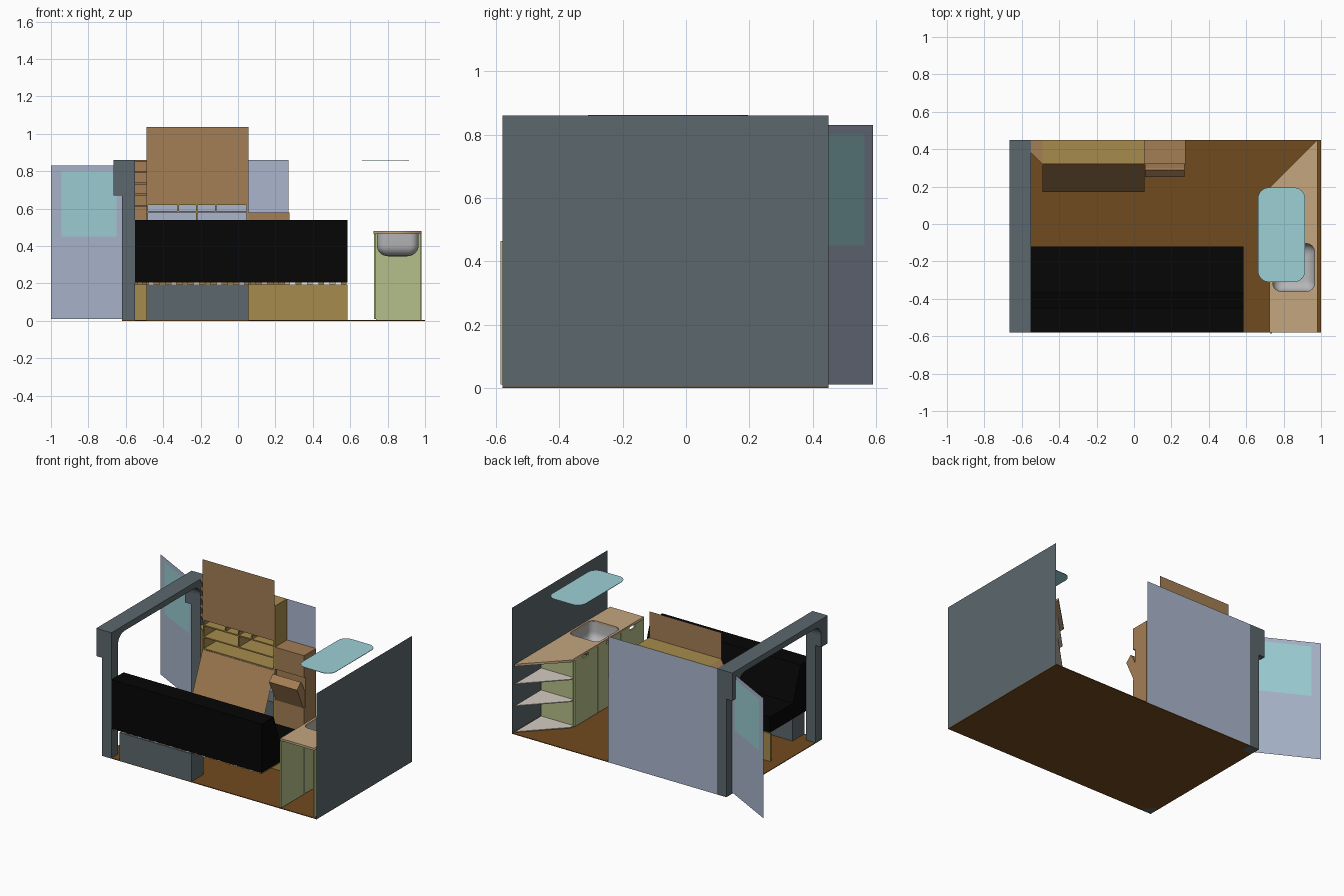
import bpy, bmesh, math

if "Cube" in bpy.data.objects:
    bpy.data.objects.remove(bpy.data.objects["Cube"])


def mat(name, hexcol, alpha=1.0):
    m = bpy.data.materials.new(name)
    c = [int(hexcol[i:i + 2], 16) / 255 for i in (0, 2, 4)]
    m.diffuse_color = [v ** 2.2 for v in c] + [alpha]
    m.use_nodes = True
    m.node_tree.nodes["Principled BSDF"].inputs["Base Color"].default_value = m.diffuse_color
    return m


SLATE = mat("slate_body", "5C676D")
LILAC = mat("inner_lining", "A9B4CB")
GLASS = mat("tinted_glass", "9CCFD4")
BROWN = mat("floor_brown", "714C25")
WOOD = mat("light_wood", "A1885A")
YELLOW = mat("yellow_wood", "A58A4E")
TAN = mat("tan_board", "A27D55")
COUNTER = mat("counter_wood", "C2A57F")
GREEN = mat("soft_green", "B3BE88")
BLACK = mat("black_fabric", "0E0E0E")
PALE = mat("pale_shelf", "D3CBC0")
STEEL = mat("steel", "B4B4B6")


def finish(name, bm, m):
    bmesh.ops.recalc_face_normals(bm, faces=bm.faces)
    me = bpy.data.meshes.new(name)
    bm.to_mesh(me)
    bm.free()
    ob = bpy.data.objects.new(name, me)
    bpy.context.collection.objects.link(ob)
    me.materials.append(m)
    return ob


def prism(name, pts, axis, a, b, m):
    """Extrude a 2D outline from a to b along an axis (x: pts=yz, y: pts=xz, z: pts=xy)."""
    bm = bmesh.new()

    def at(p, t):
        return {'x': (t, p[0], p[1]), 'y': (p[0], t, p[1]), 'z': (p[0], p[1], t)}[axis]
    lo = [bm.verts.new(at(p, a)) for p in pts]
    bm.faces.new(lo)
    if abs(b - a) > 1e-6:
        hi = [bm.verts.new(at(p, b)) for p in pts]
        bm.faces.new(hi)
        n = len(pts)
        for i in range(n):
            bm.faces.new((lo[i], lo[(i + 1) % n], hi[(i + 1) % n], hi[i]))
    return finish(name, bm, m)


def box(name, x0, x1, y0, y1, z0, z1, m):
    return prism(name, [(x0, y0), (x1, y0), (x1, y1), (x0, y1)], 'z', z0, z1, m)


def sheet(name, corners, m):
    bm = bmesh.new()
    bm.faces.new([bm.verts.new(c) for c in corners])
    return finish(name, bm, m)


def rounded(x0, x1, y0, y1, r, n=8):
    pts = []
    for cx, cy, s in ((x1 - r, y1 - r, 0), (x0 + r, y1 - r, 1), (x0 + r, y0 + r, 2), (x1 - r, y0 + r, 3)):
        for i in range(n + 1):
            t = (s + i / n) * math.pi / 2
            pts.append((cx + r * math.cos(t), cy + r * math.sin(t)))
    return pts


# Body: floor, end wall, side wall
box("floor", -0.62, 1.0, -0.58, 0.45, 0, 0.005, BROWN)
sheet("end_wall", [(1, -0.58, 0), (1, 0.45, 0), (1, 0.45, 0.86), (1, -0.58, 0.86)], SLATE)
sheet("side_wall", [(-0.55, 0.45, 0), (0.27, 0.45, 0), (0.27, 0.45, 0.86), (-0.55, 0.45, 0.86)], LILAC)


# Rear opening frame with rounded upper corners
def arch(z0):
    yl, yr, zt, r = -0.51, 0.38, 0.82, 0.07
    pts = [(-0.58, z0), (-0.58, 0.86), (0.45, 0.86), (0.45, z0), (yr, z0)]
    for cy, s in ((yr - r, 0), (yl + r, 1)):
        for i in range(7):
            t = (s + i / 6) * math.pi / 2
            pts.append((cy + r * math.cos(t), zt - r + r * math.sin(t)))
    return pts + [(yl, z0)]


prism("rear_frame", arch(0.0), 'x', -0.62, -0.55, SLATE)
prism("rear_frame_upper", arch(0.67), 'x', -0.665, -0.62, SLATE)


# Open rear door with window
def door_quad(x0, x1, z0, z1, off=0):
    def y(x):
        return 0.59 - (x + 1) * 0.53 + off
    return [(x0, y(x0), z0), (x1, y(x1), z0), (x1, y(x1), z1), (x0, y(x0), z1)]


sheet("rear_door", door_quad(-1, -0.62, 0.01, 0.83), LILAC)
for i, off in enumerate((-0.002, 0.002)):
    sheet(f"rear_door_window_{i}", door_quad(-0.945, -0.65, 0.45, 0.80, off), GLASS)

# Wheel boxes on both sides
box("wheel_box_front", -0.49, 0.055, -0.58, -0.45, 0.005, 0.195, SLATE)
box("wheel_box_back", -0.49, 0.055, 0.33, 0.449, 0.005, 0.195, SLATE)

# Sofa bed: cushions, slats, front board
prism("sofa_cushion", [(-0.58, 0.205), (-0.12, 0.205), (-0.12, 0.31), (-0.37, 0.31), (-0.45, 0.54), (-0.58, 0.54)],
      'x', -0.55, 0.585, BLACK)
box("sofa_front_board", -0.55, 0.585, -0.135, -0.125, 0.005, 0.195, YELLOW)
for i in range(19):
    x = -0.54 + i * 0.0606
    box(f"sofa_slat_{i}", x, x + 0.03, -0.575, -0.136, 0.195, 0.205, PALE if i % 2 else YELLOW)

# Tall cabinet: sides, shelves, dividers
box("cabinet_right_side", 0.045, 0.055, 0.32, 0.449, 0.005, 0.86, YELLOW)
box("cabinet_left_side", -0.49, -0.48, 0.32, 0.449, 0.005, 0.86, YELLOW)
for i, z in enumerate((0.01, 0.42, 0.50, 0.58, 0.62, 0.852)):
    box(f"cabinet_shelf_{i}", -0.48, 0.045, 0.32, 0.449, z, z + 0.008, YELLOW)
for i, (x, z0, z1) in enumerate(((-0.32, 0.588, 0.62), (-0.22, 0.588, 0.62), (-0.12, 0.588, 0.62), (-0.22, 0.508, 0.58))):
    box(f"cabinet_divider_{i}", x - 0.004, x + 0.004, 0.32, 0.449, z0, z1, YELLOW)
sheet("cabinet_upper_board", [(-0.49, 0.315, 0.625), (0.055, 0.315, 0.625), (0.055, 0.315, 1.037), (-0.49, 0.315, 1.037)], TAN)
sheet("cabinet_folding_flap", [(-0.49, 0.318, 0.42), (0.055, 0.318, 0.42), (0.055, 0.17, 0.07), (-0.49, 0.17, 0.07)], TAN)

# Angled corner shelf beside the rear frame
corner = [(-0.55, 0.449), (-0.55, 0.38), (-0.49, 0.32), (-0.49, 0.449)]
prism("corner_unit_base", corner, 'z', 0.005, 0.54, YELLOW)
for i in range(5):
    z = 0.61 + i * 0.06
    prism(f"corner_shelf_{i}", corner, 'z', z, z + 0.01, TAN)
box("corner_unit_back", -0.55, -0.49, 0.44, 0.449, 0.54, 0.86, TAN)

# Drawer tower with tilt-out bin
box("drawer_tower_lower", 0.056, 0.275, 0.32, 0.449, 0.005, 0.22, TAN)
box("drawer_tower_middle", 0.056, 0.275, 0.335, 0.449, 0.22, 0.43, TAN)
box("drawer_tower_upper", 0.056, 0.275, 0.32, 0.449, 0.43, 0.58, TAN)
prism("tilt_out_bin", [(0.335, 0.22), (0.32, 0.22), (0.25, 0.37), (0.29, 0.41), (0.30, 0.40), (0.335, 0.33)], 'x', 0.06, 0.271, TAN)

# Kitchen counter with sink cut-out
outline = [(0.725, -0.58), (0.98, -0.58), (0.98, 0.449), (0.725, 0.195)]
hole = rounded(0.742, 0.966, -0.36, -0.105, 0.04)
cu = bpy.data.curves.new("counter_outline", 'CURVE')
cu.dimensions, cu.fill_mode, cu.extrude = '2D', 'BOTH', 0.0075
for pts in (outline, hole):
    sp = cu.splines.new('POLY')
    sp.points.add(len(pts) - 1)
    for p, q in zip(sp.points, pts):
        p.co = (q[0], q[1], 0, 1)
    sp.use_cyclic_u = True
counter = bpy.data.objects.new("countertop", cu)
counter.location.z = 0.4725
bpy.context.collection.objects.link(counter)
cu.materials.append(COUNTER)
bpy.context.view_layer.objects.active = counter
counter.select_set(True)
bpy.ops.object.convert(target='MESH')

# Sink basin lofted from rounded rings
bm = bmesh.new()
rings = []
steps = [(-0.005, 0.476), (0.0, 0.476), (0.0, 0.405)]
steps += [(0.06 * (1 - math.cos(t)), 0.405 - 0.06 * math.sin(t)) for t in (math.pi / 12 * k for k in range(1, 7))]
for d, z in steps:
    ring = rounded(0.742 + d, 0.966 - d, -0.36 + d, -0.105 - d, max(0.045 - d * 0.5, 0.015))
    rings.append([bm.verts.new((x, y, z)) for x, y in ring])
for a, b in zip(rings, rings[1:]):
    for i in range(len(a)):
        j = (i + 1) % len(a)
        bm.faces.new((a[i], a[j], b[j], b[i]))
bm.faces.new(rings[-1])
sink = finish("sink_basin", bm, STEEL)
bpy.ops.object.select_all(action='DESELECT')
sink.select_set(True)
bpy.context.view_layer.objects.active = sink
bpy.ops.object.shade_smooth_by_angle()

# Kitchen carcass, notched doors, triangular shelves
box("kitchen_end_panel", 0.738, 0.98, 0.155, 0.165, 0.005, 0.465, GREEN)
box("kitchen_back_panel", 0.972, 0.98, -0.58, 0.155, 0.005, 0.465, GREEN)
edges = [-0.585, -0.335, -0.085, 0.165]
for i, (y0, y1) in enumerate(zip(edges, edges[1:])):
    c = (y0 + y1) / 2
    prism(f"kitchen_door_{i}", [(y0, 0.01), (y1 - 0.004, 0.01), (y1 - 0.004, 0.464), (c + 0.03, 0.464), (c + 0.03, 0.44),
                                (c - 0.03, 0.44), (c - 0.03, 0.464), (y0, 0.464)], 'x', 0.728, 0.738, GREEN)
for i, z in enumerate((0.012, 0.19, 0.34)):
    prism(f"kitchen_corner_shelf_{i}", [(0.735, 0.165), (0.98, 0.165), (0.98, 0.445), (0.735, 0.195)], 'z', z, z + 0.006, PALE)

# Skylight panel
prism("skylight_panel", rounded(0.662, 0.915, -0.31, 0.195, 0.06), 'z', 0.858, 0.861, GLASS)
